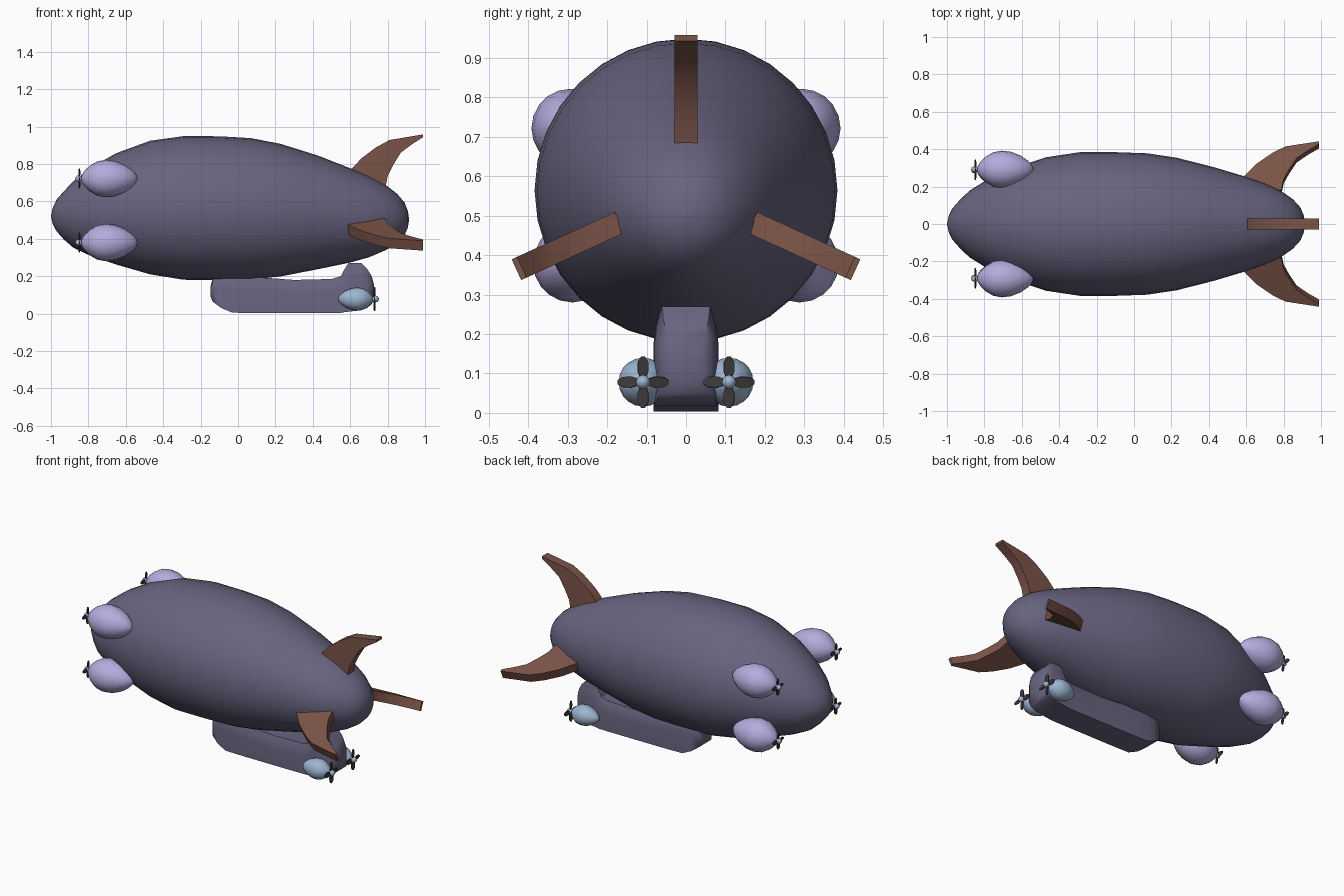
import bpy, bmesh, math
from mathutils import Matrix, Vector

if "Cube" in bpy.data.objects:
    bpy.data.objects.remove(bpy.data.objects["Cube"])


def material(name, rgb):
    m = bpy.data.materials.new(name)
    m.diffuse_color = (*rgb, 1)
    m.use_nodes = True
    m.node_tree.nodes["Principled BSDF"].inputs["Base Color"].default_value = m.diffuse_color
    return m


SLATE = material("slate purple", (0.140, 0.126, 0.212))
LILAC = material("lilac", (0.47, 0.41, 0.73))
BLUE = material("pale blue", (0.34, 0.46, 0.64))
BROWN = material("brown", (0.195, 0.088, 0.063))
DARK = material("dark grey", (0.045, 0.043, 0.040))


def finish(name, bm, mat, angle=40):
    bmesh.ops.remove_doubles(bm, verts=bm.verts, dist=0.0002)
    bmesh.ops.recalc_face_normals(bm, faces=bm.faces)
    me = bpy.data.meshes.new(name)
    bm.to_mesh(me)
    bm.free()
    me.materials.append(mat)
    ob = bpy.data.objects.new(name, me)
    bpy.context.collection.objects.link(ob)
    bpy.ops.object.select_all(action='DESELECT')
    ob.select_set(True)
    bpy.context.view_layer.objects.active = ob
    bpy.ops.object.shade_smooth_by_angle(angle=math.radians(angle))
    return ob


def loft(name, rings, mat, angle=40):
    """Skin a list of closed rings of points and cap both ends."""
    bm = bmesh.new()
    loops = [[bm.verts.new(p) for p in ring] for ring in rings]
    n = len(loops[0])
    for a, b in zip(loops, loops[1:]):
        for i in range(n):
            j = (i + 1) % n
            bm.faces.new((a[i], a[j], b[j], b[i]))
    bm.faces.new(loops[0])
    bm.faces.new(loops[-1][::-1])
    return finish(name, bm, mat, angle)


def circle(x, y, z, r, n):
    r = max(r, 0.001)
    return [(x, y + r * math.cos(2 * math.pi * i / n),
             z + r * math.sin(2 * math.pi * i / n)) for i in range(n)]


def prism(bm, pts, thickness, matrix):
    """Extrude a flat outline (local XY) symmetrically about local Z."""
    h = thickness / 2
    lo = [bm.verts.new(matrix @ Vector((x, y, -h))) for x, y in pts]
    hi = [bm.verts.new(matrix @ Vector((x, y, h))) for x, y in pts]
    bm.faces.new(lo[::-1])
    bm.faces.new(hi)
    for i in range(len(pts)):
        j = (i + 1) % len(pts)
        bm.faces.new((lo[i], lo[j], hi[j], hi[i]))


# Gas envelope: x, centre height, radius
hull = [(-1.0, .52, 0), (-.99, .522, .045), (-.97, .525, .085), (-.93, .525, .13),
        (-.88, .53, .178), (-.78, .545, .24), (-.65, .56, .298), (-.47, .567, .357),
        (-.29, .565, .384), (-.1, .564, .384), (.07, .56, .378), (.23, .553, .354),
        (.43, .541, .303), (.6, .525, .252), (.7, .518, .217), (.79, .513, .174),
        (.85, .509, .132), (.89, .506, .088), (.908, .504, .045), (.915, .503, 0)]
loft("envelope", [circle(x, 0, z, r, 32) for x, z, r in hull], SLATE, 60)

# Gondola with rear riser: x, bottom, top, half width
gondola = [(-.146, .09, .15, .045), (-.137, .065, .185, .06), (-.09, .03, .2, .075),
           (-.03, .005, .205, .083), (.1, .003, .195, .083), (.3, .003, .18, .083),
           (.5, .003, .185, .083), (.55, .004, .2, .083), (.565, .007, .23, .083),
           (.59, .01, .27, .083), (.66, .018, .27, .08), (.69, .03, .24, .076),
           (.715, .05, .2, .066), (.728, .085, .15, .045)]


def gondola_ring(x, lo, hi, w):
    h = hi - lo
    half = [(w, lo), (w, lo + h * .62), (w * .93, lo + h * .8), (w * .76, hi)]
    return [(x, y, z) for y, z in half] + [(x, -y, z) for y, z in half[::-1]]


loft("gondola", [gondola_ring(*g) for g in gondola], SLATE, 45)

# Three swept tail fins: outline is x against distance from the hull axis
fin = [(.58, .20), (.59, .27), (.66, .345), (.74, .405), (.81, .443), (.99, .473),
       (.99, .458), (.93, .42), (.87, .375), (.83, .31), (.80, .25), (.788, .185)]
for name, deg, base in (("top_fin", 90, .485), ("left_fin", -24.6, .56),
                        ("right_fin", 204.6, .56)):
    a = math.radians(deg)
    # local X stays along the hull, local Y points outward
    mat = Matrix.Translation((0, 0, base)) @ Matrix.Rotation(a, 4, 'X')
    bm = bmesh.new()
    prism(bm, fin, .058, mat)
    finish(name, bm, BROWN, 35)

# Egg shaped engine: fraction of length, fraction of radius
EGG = [(0, 0), (.02, .22), (.07, .43), (.16, .69), (.29, .92), (.44, 1),
       (.6, .94), (.77, .74), (.9, .47), (.97, .24), (1, 0)]
BLADE = [(.10, -.10), (.45, -.22), (.8, -.2), (1, -.07),
         (1, .07), (.8, .2), (.45, .22), (.10, .10)]


def engine(name, y, z, nose, tail, r, blade_r, spin_r, prop_offset, mat):
    s = 1 if nose > tail else -1          # direction the propeller faces
    loft(name + "_pod", [circle(nose + (tail - nose) * t, y, z, r * f, 20)
                         for t, f in EGG], mat, 60)
    # propeller blades
    px = nose + s * prop_offset
    bm = bmesh.new()
    for k in range(4):
        m = (Matrix.Translation((px, y, z)) @ Matrix.Rotation(k * math.pi / 2, 4, 'X')
             @ Matrix.Rotation(math.pi / 2, 4, 'Y') @ Matrix.Rotation(math.radians(12), 4, 'X'))
        prism(bm, [(u * blade_r, v * blade_r) for u, v in BLADE], .005, m)
    finish(name + "_propeller", bm, DARK, 30)
    # spinner
    n = 6
    rings = []
    for i in range(n + 1):
        a = math.pi * i / n
        rings.append(circle(px + s * (.004 - spin_r * 1.1 * math.cos(a)), y, z,
                            spin_r * math.sin(a), 12))
    loft(name + "_spinner", rings, BLUE, 60)


for side, word in ((1, "left"), (-1, "right")):
    engine("upper_" + word, side * .292, .722, -.84, -.537, .1, .053, .017, .008, LILAC)
    engine("lower_" + word, side * .288, .38, -.84, -.537, .1, .053, .017, .008, LILAC)
    engine("gondola_" + word, side * .109, .078, .722, .535, .062, .065, .018, .008, BLUE)
